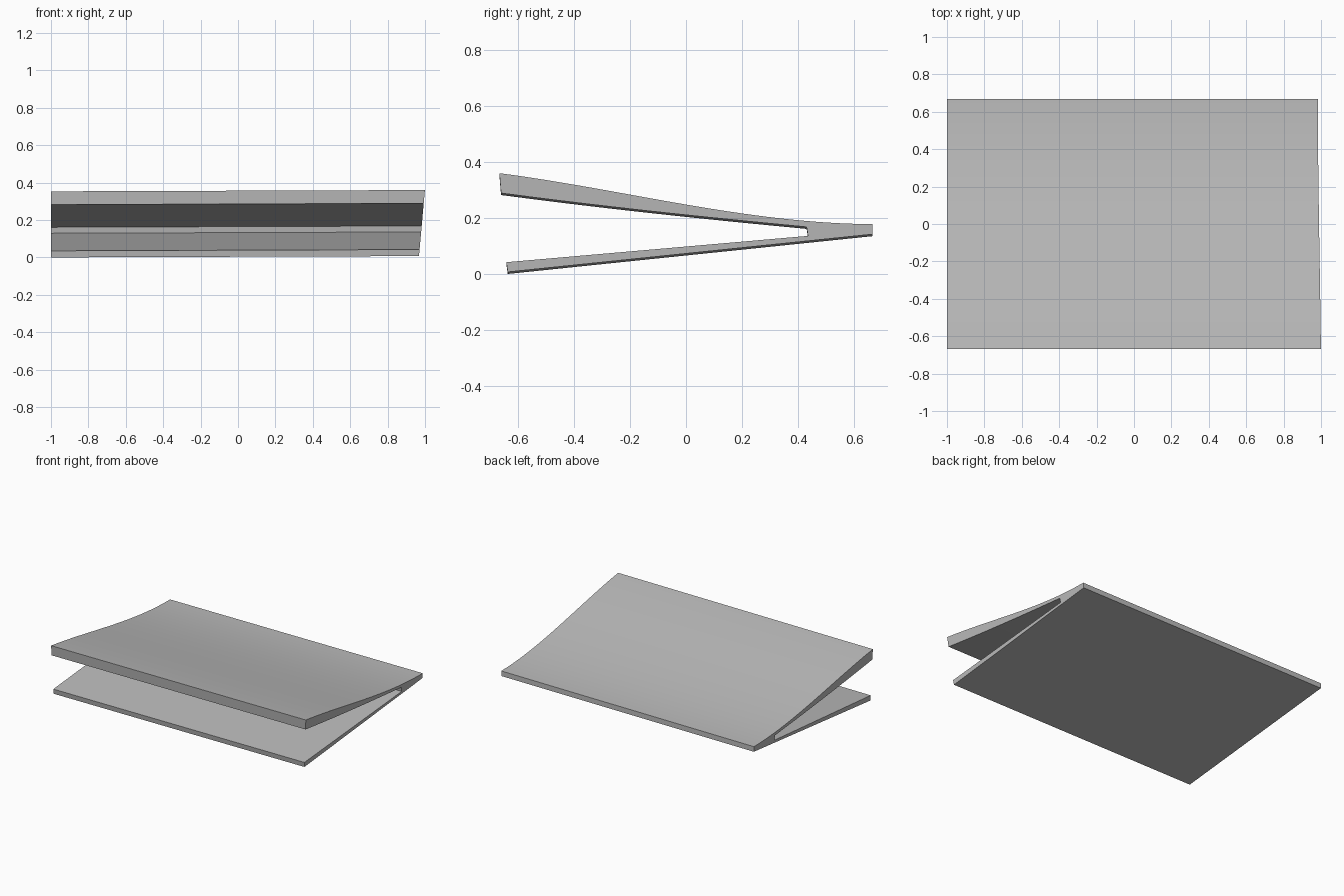
import bpy
import bmesh
import math
from mathutils import Vector
from mathutils.geometry import interpolate_bezier

cube = bpy.data.objects.get("Cube")
if cube:
    bpy.data.objects.remove(cube)


def curve(points, steps):
    """Sample a cubic Bezier given by four (y, z) points."""
    return [p.to_2d() for p in interpolate_bezier(*[Vector((*p, 0)) for p in points], steps)]


# Wedge profile (y, z): curved top, rear edge, lower flap, slot, underside of upper flap
profile = curve([(-0.667, 0.36), (-0.22, 0.302), (0.22, 0.18), (0.667, 0.178)], 33)
profile += [(0.667, 0.142), (-0.637, 0.007), (-0.642, 0.042), (0.436, 0.136)]
profile += curve([(0.431, 0.168), (0.06, 0.203), (-0.30, 0.241), (-0.661, 0.289)], 12)

# Extrude along x: the left end leans outward, the right end sits slightly lower
bm = bmesh.new()
left = [bm.verts.new((0.967 + 0.09 * z, y, z)) for y, z in profile]
right = [bm.verts.new((-1, y, z - 0.007)) for y, z in profile]
bm.faces.new(left)
bm.faces.new(right[::-1])
for i in range(len(profile)):
    j = (i + 1) % len(profile)
    bm.faces.new((left[i], right[i], right[j], left[j]))
bmesh.ops.recalc_face_normals(bm, faces=bm.faces[:])

mesh = bpy.data.meshes.new("folded_wedge")
bm.to_mesh(mesh)
bm.free()
wedge = bpy.data.objects.new("folded_wedge", mesh)
bpy.context.collection.objects.link(wedge)

# Plain grey finish
grey = bpy.data.materials.new("plain_grey")
grey.use_nodes = True
colour = (0.5, 0.5, 0.5, 1)
grey.diffuse_color = colour
grey.node_tree.nodes["Principled BSDF"].inputs["Base Color"].default_value = colour
mesh.materials.append(grey)

# Smooth the curved skins, keep the edges crisp
bpy.context.view_layer.objects.active = wedge
wedge.select_set(True)
bpy.ops.object.shade_smooth_by_angle(angle=math.radians(30))
